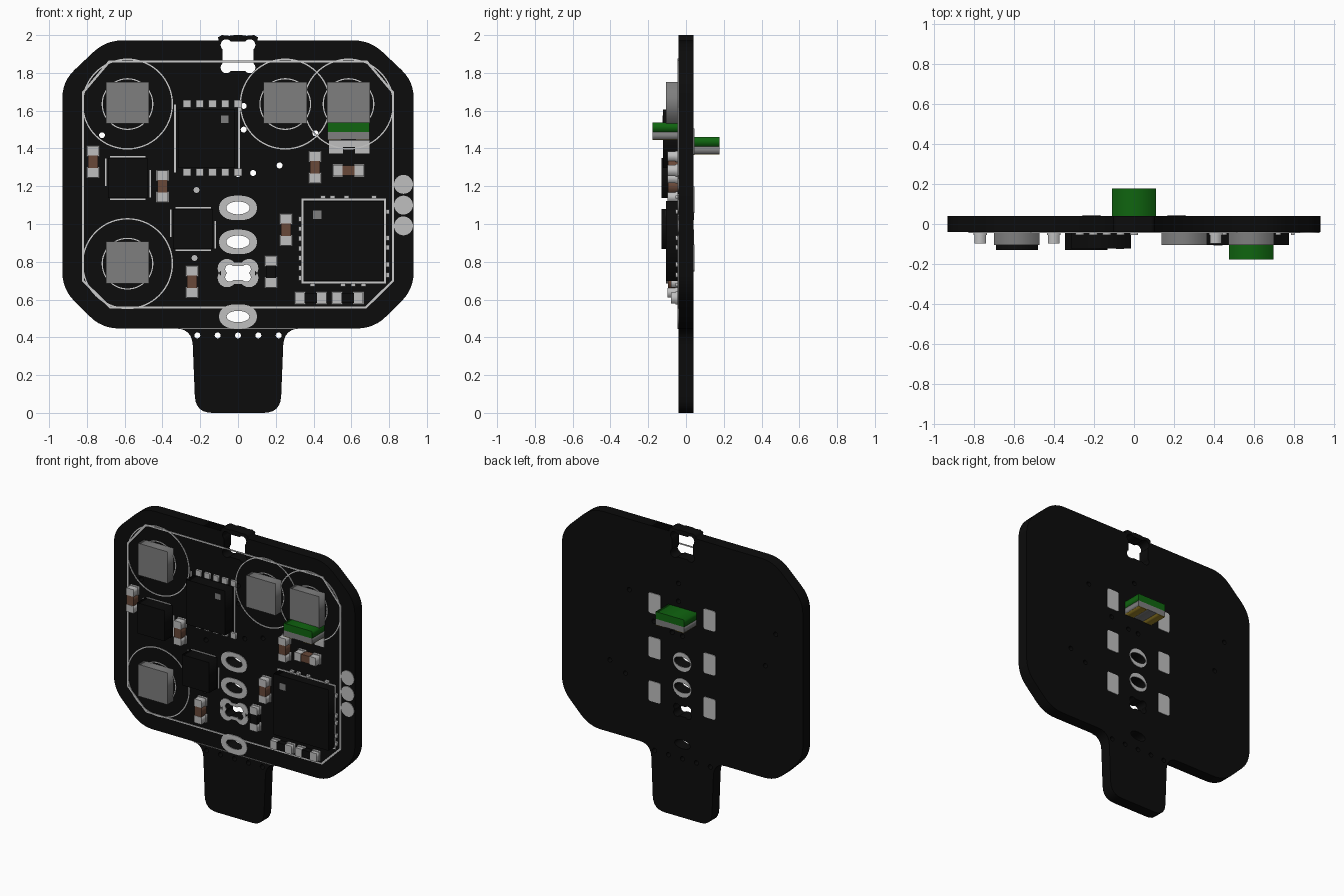
import bpy, bmesh, math
from mathutils import Vector

cube = bpy.data.objects.get("Cube")
if cube:
    bpy.data.objects.remove(cube, do_unlink=True)


def material(name, r, g, b):
    m = bpy.data.materials.new(name)
    m.use_nodes = True
    m.diffuse_color = (r, g, b, 1)
    m.node_tree.nodes["Principled BSDF"].inputs["Base Color"].default_value = (r, g, b, 1)
    return m


BLACK = material("board black", .0035, .0035, .0035)
SILVER = material("solder silver", .52, .52, .52)
PRINT = material("print white", .6, .6, .6)
GREY = material("lens grey", .21, .21, .21)
GREEN = material("substrate green", .005, .13, .005)
BROWN = material("ceramic brown", .14, .065, .04)
GOLD = material("contact gold", .32, .22, .02)
FACE = .04  # half the board thickness


# Helpers: flat outlines in (x, z)
def ellipse(cx, cz, rx, rz=None, n=40):
    rz = rz or rx
    return [(cx + rx * math.cos(math.tau * i / n), cz + rz * math.sin(math.tau * i / n)) for i in range(n)]


def rect(cx, cz, w, h):
    return [(cx + sx * w / 2, cz + sz * h / 2) for sx, sz in ((-1, -1), (1, -1), (1, 1), (-1, 1))]


def lobed(cx, cz, w, h, r):
    pts = []
    for k, (sx, sz) in enumerate(((1, 1), (-1, 1), (-1, -1), (1, -1))):
        for i in range(13):
            a = math.radians(90 * k - 50 + 190 * i / 12)
            pts.append((cx + sx * (w - r) + r * math.cos(a), cz + sz * (h - r) + r * math.sin(a)))
    return pts


def rounded(pts, r):
    out = []
    for i, p in enumerate(pts):
        p, a, b = Vector(p), Vector(pts[i - 1]), Vector(pts[(i + 1) % len(pts)])
        s = p + (a - p).normalized() * min(r, (a - p).length * .48)
        e = p + (b - p).normalized() * min(r, (b - p).length * .48)
        for j in range(7):
            t = j / 6
            out.append(tuple(s * (1 - t) ** 2 + p * 2 * t * (1 - t) + e * t * t))
    return out


# Extruded outline with optional holes, between two depths
def plate(name, loops, y0, y1, mat):
    cu = bpy.data.curves.new(name, 'CURVE')
    cu.dimensions, cu.fill_mode, cu.extrude = '2D', 'BOTH', abs(y1 - y0) / 2
    for loop in loops:
        sp = cu.splines.new('POLY')
        sp.points.add(len(loop) - 1)
        for q, (x, z) in zip(sp.points, loop):
            q.co = (x, z, 0, 1)
        sp.use_cyclic_u = True
    tmp = bpy.data.objects.new(name + " outline", cu)
    bpy.context.collection.objects.link(tmp)
    me = bpy.data.meshes.new_from_object(tmp.evaluated_get(bpy.context.evaluated_depsgraph_get()))
    bpy.data.objects.remove(tmp, do_unlink=True)
    bm = bmesh.new()
    bm.from_mesh(me)
    bmesh.ops.remove_doubles(bm, verts=bm.verts, dist=1e-5)
    bmesh.ops.recalc_face_normals(bm, faces=bm.faces)
    bm.to_mesh(me)
    bm.free()
    me.materials.clear()
    me.materials.append(mat)
    ob = bpy.data.objects.new(name, me)
    bpy.context.collection.objects.link(ob)
    ob.rotation_euler.x = math.pi / 2
    ob.location.y = (y0 + y1) / 2
    return ob


def box(name, cx, cz, w, h, y0, y1, mat):
    return plate(name, [rect(cx, cz, w, h)], y0, y1, mat)


def front(name, loops, mat, t=.004):
    return plate(name, loops, -FACE - t, -FACE, mat)


def frame(name, cx, cz, w, h, line=.008):
    front(name, [rect(cx, cz, w, h), rect(cx, cz, w - 2 * line, h - 2 * line)], PRINT)


# Board outline: right half, then mirrored
half = [(.20, 0), (.24, .40), (.26, .447), (.71, .447), (.93, .66), (.93, 1.75), (.70, 1.972)]
side = [(.225, 0), (.243, .447), (.72, .447), (.93, .655), (.93, 1.755), (.70, 1.972)]
outline = rounded(side + [(-x, z) for x, z in reversed(side)], .09)
bump = [(.102, 1.972), (.106, 1.988), (.085, 2.0), (.045, 1.996), (.02, 2.0)]
bump += [(-x, z) for x, z in reversed(bump)]
cut = next(i for i, (x, z) in enumerate(outline) if x < 0 and z > 1.9)
outline = outline[:cut] + bump + outline[cut:]

bores = [(1.085, .062, .034), (.905, .062, .034), (.51, .06, .03)]
vias = [(x, .41) for x in (-.215, -.108, 0, .108, .215)]
vias += [(-.72, 1.47), (-.22, 1.18), (-.23, .82), (0, 1.265), (.08, 1.27), (.22, 1.31),
         (.03, 1.5), (.03, 1.625), (.41, 1.48), (.56, .95), (.44, .89), (-.64, 1.23)]
holes = [ellipse(x, z, .016, n=12) for x, z in vias]
holes += [ellipse(0, z, rx, rz) for z, rx, rz in bores]
holes += [lobed(0, .74, .068, .045, .024), lobed(0, 1.888, .092, .09, .03)]
plate("circuit_board", [outline] + holes, -FACE, FACE, BLACK)

# Plated slots: front pads and back rims
for z, rx, rz in bores:
    hole = ellipse(0, z, rx, rz)
    front("slot_pad", [rounded([(-.1, z - .03), (-.05, z - .065), (.05, z - .065), (.1, z - .03),
                                (.1, z + .03), (.05, z + .065), (-.05, z + .065), (-.1, z + .03)], .04), hole], SILVER)
    if z > .6:
        plate("slot_back_rim", [ellipse(0, z, .07, .065), hole], FACE, FACE + .003, SILVER)
front("cross_slot_pad", [lobed(0, .74, .108, .075, .05), lobed(0, .74, .068, .045, .024)], SILVER)

# Printed border and tab line
edge = [(.68, .553), (.825, .695), (.825, 1.70), (.685, 1.865)]
loop = edge + [(-x, z) for x, z in reversed(edge)]
inner = [(x * .988, 1.209 + (z - 1.209) * .986) for x, z in loop]
front("border_line", [loop, inner], PRINT)
front("tab_line", [rect(0, .447, .62, .005)], GREY)

# Square lamps with printed circles
for x, z in ((-.585, 1.635), (.25, 1.635), (.585, 1.635), (-.585, .79)):
    front("lamp_outer_ring", [ellipse(x, z, .241, n=64), ellipse(x, z, .234, n=64)], PRINT)
    front("lamp_inner_ring", [ellipse(x, z, .137, n=48), ellipse(x, z, .131, n=48)], PRINT)
    box("lamp_lens", x, z + .007, .228, .222, -.106, -FACE, GREY)


# Edge lamps standing off both faces
def edge_lamp(x, z, s):
    near, far = s * FACE, s * .178
    box("edge_lamp_substrate", x, z + .025, .22, .05, near, far, GREEN)
    box("edge_lamp_body", x, z - .02, .22, .04, near, far, GREY)
    for d in (-.075, .075):
        box("edge_lamp_contact", x + d, z - .041, .068, .004, near, far, GOLD)


edge_lamp(.585, 1.487, -1)
edge_lamp(0, 1.41, 1)
front("edge_lamp_pad_bar", [rect(.588, 1.425, .215, .035)], SILVER)
for d in (-.07, .07):
    front("edge_lamp_pad", [rect(.588 + d, 1.392, .075, .036)], SILVER)


# Chip components with silver ends
def chip(x, z, tall, mat, depth):
    for d in (-1, 1):
        for name, off, w, h, y in (("chip_end", .058, .058, .05, -depth), ("chip_solder", .057, .068, .058, -.055)):
            px, pz = (x, z + d * off) if tall else (x + d * off, z)
            box(name, px, pz, *((w, h) if tall else (h, w)), y, -FACE, SILVER)
    box("chip_body", x, z, *((.052, .075) if tall else (.075, .052)), -depth + .002, -FACE, mat)


for x, z in ((-.767, 1.33), (-.4, 1.2), (-.243, .695), (.254, .97), (.407, 1.3)):
    chip(x, z, True, BROWN, .097)
chip(.585, 1.283, False, BROWN, .097)
chip(.175, .748, True, BLACK, .08)
for x in (.385, .58):
    chip(x, .608, False, BLACK, .08)

# Eight-lead package
box("driver_body", -.165, 1.452, .30, .31, -.122, -FACE, BLACK)
for x in (-.333, .005):
    front("driver_line", [rect(x, 1.452, .009, .36)], PRINT)
for i in range(5):
    for z in (1.637, 1.273):
        box("driver_lead", -.27 + i * .0675, z, .042, .04, -.055, -FACE, SILVER)
box("driver_dot", -.07, 1.555, .04, .04, -.124, -.122, GREY)

# Two small packages with broken printed outlines
for x, z, w, h in ((-.583, 1.243, .235, .225), (-.238, .973, .235, .225)):
    box("small_package", x, z, w - .025, h - .012, -.13, -FACE, BLACK)
    for s in (-1, 1):
        front("package_line", [rect(x, z + s * h / 2, w * .8, .007)], PRINT)
        front("package_line", [rect(x + s * w / 2, z - s * .03, .008, h * .65)], PRINT)

# Large controller with edge leads
box("controller_body", .56, .91, .425, .425, -.106, -FACE, BLACK)
frame("controller_frame", .56, .91, .448, .448, .01)
box("controller_dot", .42, 1.05, .045, .045, -.108, -.106, GREY)
for i in range(7):
    box("controller_lead", .328, .715 + i * .052, .018, .026, -.055, -FACE, SILVER)
for z in (1.065, .925, .875, .785, .73):
    box("controller_lead", .792, z, .018, .026, -.055, -FACE, SILVER)
for z, xs in ((1.143, (.45, .5, .575, .72)), (.679, (.395, .555, .61, .665))):
    for x in xs:
        box("controller_lead", x, z, .026, .018, -.055, -FACE, SILVER)

# Round test pads and rear contact pads
for z in (1.21, 1.10, .99):
    front("test_pad", [ellipse(.876, z, .05)], SILVER)
for x in (-.212, .212):
    for z in (1.435, 1.128, .82):
        plate("rear_pad", [rounded(rect(x, z, .092, .142), .015)], FACE, FACE + .004, SILVER)
